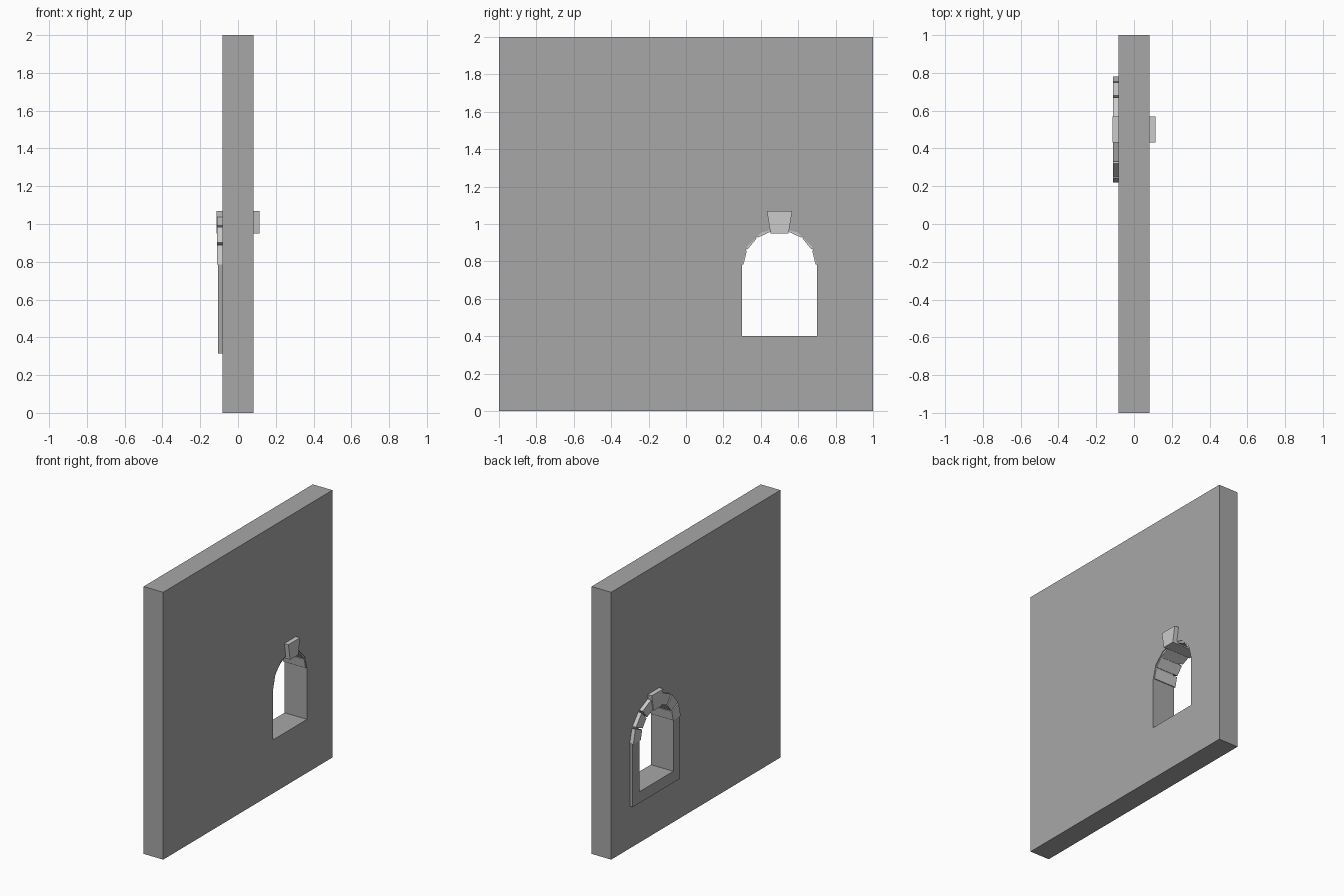
import bpy, bmesh
from math import pi, sin, cos

if "Cube" in bpy.data.objects:
    bpy.data.objects.remove(bpy.data.objects["Cube"])

CY, CZ, R = 0.5, 0.78, 0.2      # arch centre and radius
STONES = 7                      # stones in the arch, keystone included


def grey(name, value):
    mat = bpy.data.materials.new(name)
    mat.diffuse_color = (value, value, value, 1)
    mat.use_nodes = True
    mat.node_tree.nodes["Principled BSDF"].inputs["Base Color"].default_value = mat.diffuse_color
    return mat


WALL, STONE = grey("wall_grey", 0.39), grey("stone_grey", 0.56)


def prism(name, profile, x0, x1, mat=None):
    """Extrude a (y, z) profile along x."""
    bm = bmesh.new()
    face = bm.faces.new([bm.verts.new((x0, y, z)) for y, z in profile])
    out = bmesh.ops.extrude_face_region(bm, geom=[face])
    verts = [g for g in out["geom"] if isinstance(g, bmesh.types.BMVert)]
    bmesh.ops.translate(bm, verts=verts, vec=(x1 - x0, 0, 0))
    bmesh.ops.recalc_face_normals(bm, faces=bm.faces)
    mesh = bpy.data.meshes.new(name)
    bm.to_mesh(mesh)
    bm.free()
    if mat:
        mesh.materials.append(mat)
    ob = bpy.data.objects.new(name, mesh)
    bpy.context.collection.objects.link(ob)
    return ob


def polar(ry, rz, a):
    return (CY + ry * cos(a), CZ + rz * sin(a))


# wall with arched opening
wall = prism("wall", [(-1, 0), (1, 0), (1, 2), (-1, 2)], -0.081, 0.081, WALL)
arch = [polar(R, R, pi * i / 6) for i in range(7)]
cutter = prism("opening_cutter", [(0.3, 0.4), (0.7, 0.4)] + arch, -0.3, 0.3, WALL)
cut = wall.modifiers.new("opening", "BOOLEAN")
cut.operation, cut.object, cut.solver = "DIFFERENCE", cutter, "EXACT"
bpy.context.view_layer.objects.active = wall
bpy.ops.object.modifier_apply(modifier=cut.name)
bpy.data.objects.remove(cutter)

# raised surround: jambs and sill in one piece
prism("window_surround",
      [(0.22, 0.315), (0.78, 0.315), (0.78, 0.785), (0.7, 0.785),
       (0.7, 0.4), (0.3, 0.4), (0.3, 0.785), (0.22, 0.785)],
      -0.105, -0.08, WALL)

# arch stones on either side of the keystone
step, gap = pi / STONES, 0.025
for i in range(STONES):
    if i == STONES // 2:
        continue
    a, b = i * step + gap, (i + 1) * step - gap
    prism(f"arch_stone_{i + 1}",
          [polar(0.192, 0.185, a), polar(0.28, 0.265, a),
           polar(0.28, 0.265, b), polar(0.192, 0.185, b)],
          -0.11, 0.075, STONE)

# keystone through the wall
prism("keystone", [(0.452, 0.95), (0.548, 0.95), (0.568, 1.07), (0.432, 1.07)],
      -0.115, 0.115, STONE)
